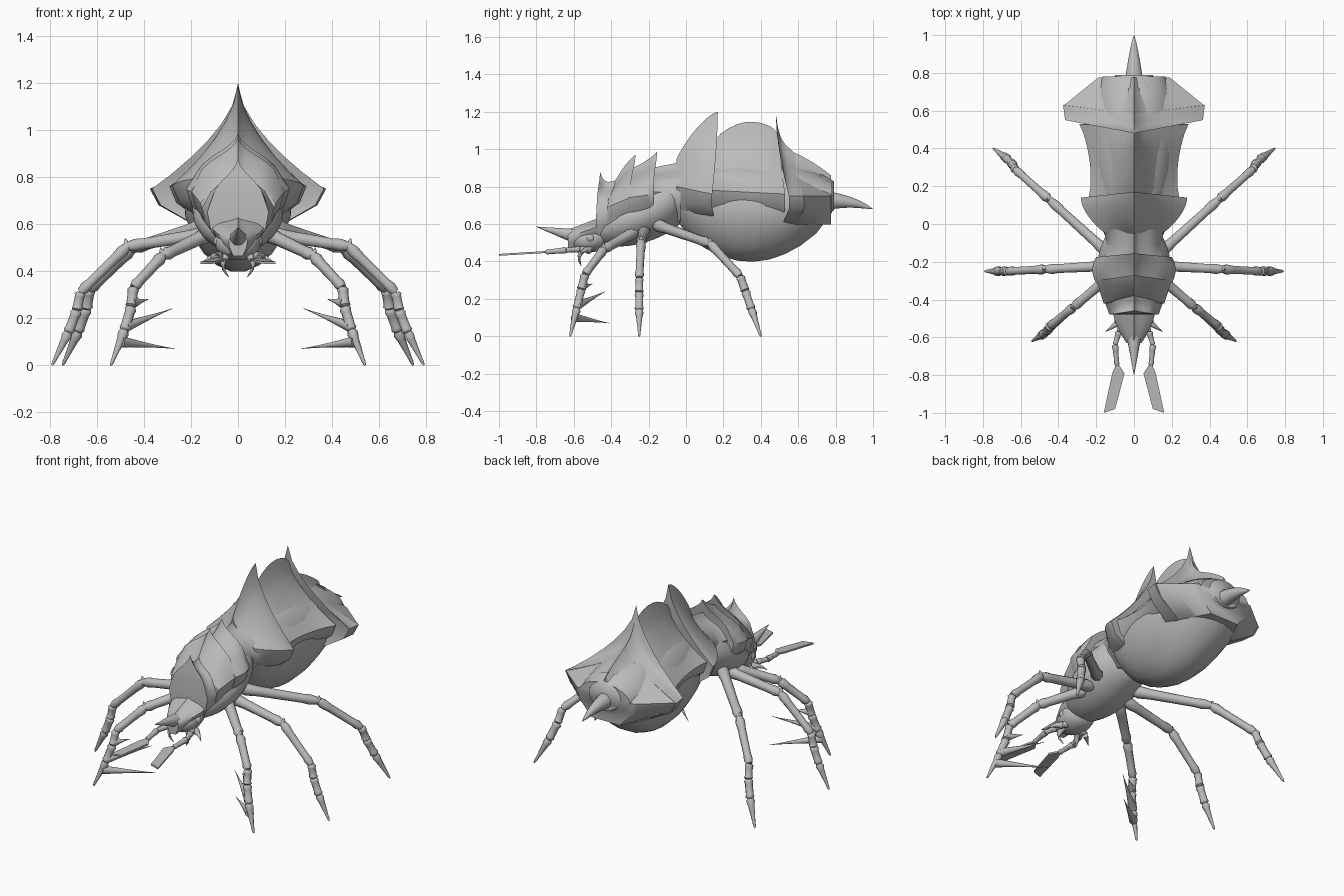
import bpy, bmesh, math
from mathutils import Vector

if "Cube" in bpy.data.objects:
    bpy.data.objects.remove(bpy.data.objects["Cube"])

shell = bpy.data.materials.new("shell_grey")
shell.use_nodes = True
GREY = (0.5, 0.5, 0.5, 1)
shell.diffuse_color = GREY
shell.node_tree.nodes["Principled BSDF"].inputs["Base Color"].default_value = GREY


def blend(t, start, end, bulge=0):
    """Straight run from start to end, swollen in the middle by bulge."""
    return start + (end - start) * t + bulge * max(0, math.sin(math.pi * t)) ** 0.7


def loft(bm, rings):
    """Skin a row of equal rings and close both ends."""
    loops = [[bm.verts.new(p) for p in ring] for ring in rings]
    n = len(loops[0])
    for a, b in zip(loops, loops[1:]):
        for i in range(n):
            j = (i + 1) % n
            bm.faces.new((a[i], a[j], b[j], b[i]))
    for end in (loops[0], loops[-1]):
        for i in range((n - 1) // 2):
            corners = dict.fromkeys((end[i], end[i + 1], end[n - 2 - i], end[n - 1 - i]))
            bm.faces.new(list(corners))


def finish(name, bm, mirror=False, angle=60):
    """Turn the bmesh into a named, smooth-shaded object."""
    bmesh.ops.recalc_face_normals(bm, faces=bm.faces)
    mesh = bpy.data.meshes.new(name)
    bm.to_mesh(mesh)
    bm.free()
    mesh.materials.append(shell)
    ob = bpy.data.objects.new(name, mesh)
    bpy.context.collection.objects.link(ob)
    if mirror:
        ob.modifiers.new("mirror", "MIRROR").use_mirror_merge = False
    bpy.ops.object.select_all(action="DESELECT")
    ob.select_set(True)
    bpy.context.view_layer.objects.active = ob
    bpy.ops.object.shade_smooth_by_angle(angle=math.radians(angle))


def tube(bm, points, radii, sides=8):
    rings = []
    for i, p in enumerate(points):
        along = points[min(i + 1, len(points) - 1)] - points[max(i - 1, 0)]
        side = along.cross(Vector((0, 0, 1))).normalized()
        up = side.cross(along).normalized()
        turns = [math.tau * (k + 0.5) / sides for k in range(sides)]
        rings.append([p + (side * math.cos(a) + up * math.sin(a)) * radii[i] for a in turns])
    loft(bm, rings)


def segment(bm, a, b, thick, thin):
    """Limb piece with swollen ends and a slim shaft."""
    steps = (0, 0.1, 0.25, 0.8, 0.9, 1)
    slim = (0.7, 1, 0.85, 0.85, 1, 0.7)
    tube(bm, [a.lerp(b, t) for t in steps],
         [blend(t, thick, thin) * s for t, s in zip(steps, slim)])


def spike(bm, root, tip, radius, bow=(0, 0, 0), taper=1):
    """Tapering thorn, bent sideways by bow."""
    root, tip, bow = Vector(root), Vector(tip), Vector(bow)
    steps = [k / 6 for k in range(7)]
    tube(bm, [root.lerp(tip, t) + bow * math.sin(math.pi * t) for t in steps],
         [radius * (1 - t) ** taper + 0.001 for t in steps])


def body(name, span, width, low, top, pinch=0, sides=20, count=10):
    """Rounded body along y; pinch narrows the belly."""
    bm = bmesh.new()
    rings = []
    for k in range(count + 1):
        t = k / count
        y, w = blend(t, *span), blend(t, *width)
        base, crown = blend(t, *low), blend(t, *top)
        turns = [math.tau * (s + 0.5) / sides - math.pi / 2 for s in range(sides)]
        rings.append([(w * math.cos(a) * (1 - pinch * max(0, -math.sin(a))), y,
                       base + (crown - base) * (1 + math.sin(a)) / 2) for a in turns])
    loft(bm, rings)
    finish(name, bm)


def plate(name, span, width, ridge, shoulder, sweep=(0, 0), soft=0.6, crest=0, drop=0.07, count=8):
    """Ridged armour along y; crest lifts the leading edge, soft=1 makes a hollow roof."""
    bm = bmesh.new()
    rings = []
    for k in range(count + 1):
        t = k / count
        y, w, lean = blend(t, *span), blend(t, *width), blend(t, *sweep)
        edge = blend(t, *shoulder)
        peak = blend(t, *ridge) + crest * (1 - t) ** 6
        half = []
        for s in range(7):
            u = (s / 6) ** 1.5
            fall = soft * u ** 0.6 + (1 - soft) * u ** 6
            half.append((u * w, y + lean * u, peak + (edge - peak) * fall))
        # Rolled hem that tucks into the body
        half.append((w * 0.9, y + lean, edge - drop))
        half.append((w * 0.5, y + lean * 0.5, edge - drop * 2.2))
        rings.append([(-x, q, z) for x, q, z in reversed(half)] + half[1:])
    loft(bm, rings)
    finish(name, bm, angle=42)


# Abdomen and its large plates
body("abdomen", span=(-0.06, 0.78), width=(0.12, 0.17, 0.085),
     low=(0.63, 0.66, -0.25), top=(0.85, 0.83, 0.1), pinch=0.15)
plate("abdomen_plate_front", span=(-0.05, 0.17), width=(0.15, 0.28, 0.03),
      ridge=(0.95, 1.2, 0.04), shoulder=(0.8, 0.76), sweep=(0, -0.03), soft=1)
plate("abdomen_plate_middle", span=(0.14, 0.5), width=(0.24, 0.29, -0.03),
      ridge=(1.03, 1.08, 0.09), shoulder=(0.78, 0.76), sweep=(0, 0.03), soft=1)
plate("abdomen_plate_rear", span=(0.48, 0.58), width=(0.365, 0.375),
      ridge=(1.07, 0.98), shoulder=(0.75, 0.75), sweep=(0.07, 0.05), soft=1, crest=0.12)
plate("abdomen_plate_tail", span=(0.57, 0.775), width=(0.375, 0.19),
      ridge=(0.985, 0.86, 0.01), shoulder=(0.75, 0.75), sweep=(0.055, 0), soft=1)
body("tail_collar", span=(0.72, 0.79), width=(0.15, 0.1), low=(0.64, 0.67),
     top=(0.87, 0.83), count=3)

# Stinger
bm = bmesh.new()
spike(bm, (0, 0.77, 0.725), (0, 1, 0.68), 0.05, bow=(0, 0, 0.012), taper=0.8)
finish("stinger", bm)

# Thorax and its overlapping plates
body("thorax", span=(-0.48, -0.03), width=(0.08, 0.12, 0.095),
     low=(0.5, 0.6, -0.06), top=(0.62, 0.85, 0.05), pinch=0.1)
plate("thorax_plate_front", span=(-0.46, -0.35), width=(0.13, 0.17), ridge=(0.81, 0.84),
      shoulder=(0.65, 0.69), sweep=(-0.02, -0.02), crest=0.07)
plate("thorax_plate_middle", span=(-0.4, -0.27), width=(0.16, 0.2), ridge=(0.79, 0.97, 0.02),
      shoulder=(0.69, 0.74), sweep=(-0.02, -0.03))
plate("thorax_plate_rear", span=(-0.29, -0.155), width=(0.2, 0.2, 0.02), ridge=(0.9, 0.985, -0.01),
      shoulder=(0.74, 0.76), sweep=(-0.02, -0.02))
plate("waist_plate", span=(-0.18, -0.03), width=(0.16, 0.17, -0.02), ridge=(0.9, 0.93),
      shoulder=(0.77, 0.77))

# Head, shield, horn and eyes
body("head", span=(-0.42, -0.6), width=(0.07, 0.05, 0.04), low=(0.48, 0.47, -0.03),
     top=(0.6, 0.55, 0.02), sides=12, count=5)
plate("head_shield", span=(-0.46, -0.63), width=(0.115, 0.04, 0.01), ridge=(0.635, 0.57),
      shoulder=(0.59, 0.53), drop=0.03, count=4)
bm = bmesh.new()
spike(bm, (0, -0.57, 0.53), (0, -0.8, 0.585), 0.045)
finish("horn", bm)
bm = bmesh.new()
bmesh.ops.create_icosphere(bm, subdivisions=2, radius=0.025)
bmesh.ops.translate(bm, verts=bm.verts, vec=(0.08, -0.51, 0.525))
finish("eyes", bm, mirror=True)

# Feelers with flat blade tips
bm = bmesh.new()
root, elbow, wrist = Vector((0.06, -0.5, 0.47)), Vector((0.1, -0.64, 0.46)), Vector((0.09, -0.75, 0.45))
middle = root.lerp(elbow, 0.5)
for a, b in ((root, middle), (middle, elbow), (elbow, wrist)):
    segment(bm, a, b, 0.02, 0.015)
outline = [(0.09, -0.73), (0.05, -0.79), (0.1, -0.98), (0.16, -1), (0.115, -0.79)]
loft(bm, [[(x, y, level + y * 0.06) for x, y in outline] for level in (0.49, 0.5)])
finish("feelers", bm, mirror=True)

# Jaws
bm = bmesh.new()
spike(bm, (0.04, -0.54, 0.48), (0.04, -0.56, 0.375), 0.02, bow=(0.025, -0.02, 0))
spike(bm, (0.08, -0.52, 0.46), (0.15, -0.57, 0.435), 0.02, bow=(0, 0, 0.01))
finish("jaws", bm, mirror=True)

# Legs: hip, knee, ankle and foot, with a three-jointed shin
LEGS = {
    "front_legs": ((0.12, -0.27, 0.56), (0.32, -0.44, 0.465), (0.445, -0.54, 0.33), (0.54, -0.62, 0)),
    "middle_legs": ((0.12, -0.22, 0.56), (0.47, -0.24, 0.505), (0.67, -0.25, 0.31), (0.79, -0.25, 0)),
    "rear_legs": ((0.12, -0.17, 0.6), (0.45, 0.13, 0.495), (0.63, 0.29, 0.32), (0.745, 0.4, 0)),
}
for name, points in LEGS.items():
    bm = bmesh.new()
    hip, knee, ankle, foot = map(Vector, points)
    inward = Vector((-0.015, 0, 0))
    upper, lower = (ankle.lerp(foot, f) + inward for f in (0.25, 0.55))
    segment(bm, hip, knee, 0.036, 0.028)
    segment(bm, knee, ankle, 0.028, 0.025)
    segment(bm, ankle, upper, 0.025, 0.026)
    segment(bm, upper, lower, 0.026, 0.026)
    segment(bm, lower, foot, 0.026, 0.006)
    spike(bm, knee, knee + Vector((0.01, 0, 0.035)), 0.02)
    if name == "front_legs":
        # Inward spines
        for place, tip in ((0.2, (0.38, -0.5, 0.28)), (0.5, (0.28, -0.43, 0.24)),
                           (0.7, (0.27, -0.41, 0.07))):
            spike(bm, ankle.lerp(foot, place) + inward, tip, 0.024, taper=1.4)
    finish(name, bm, mirror=True)
